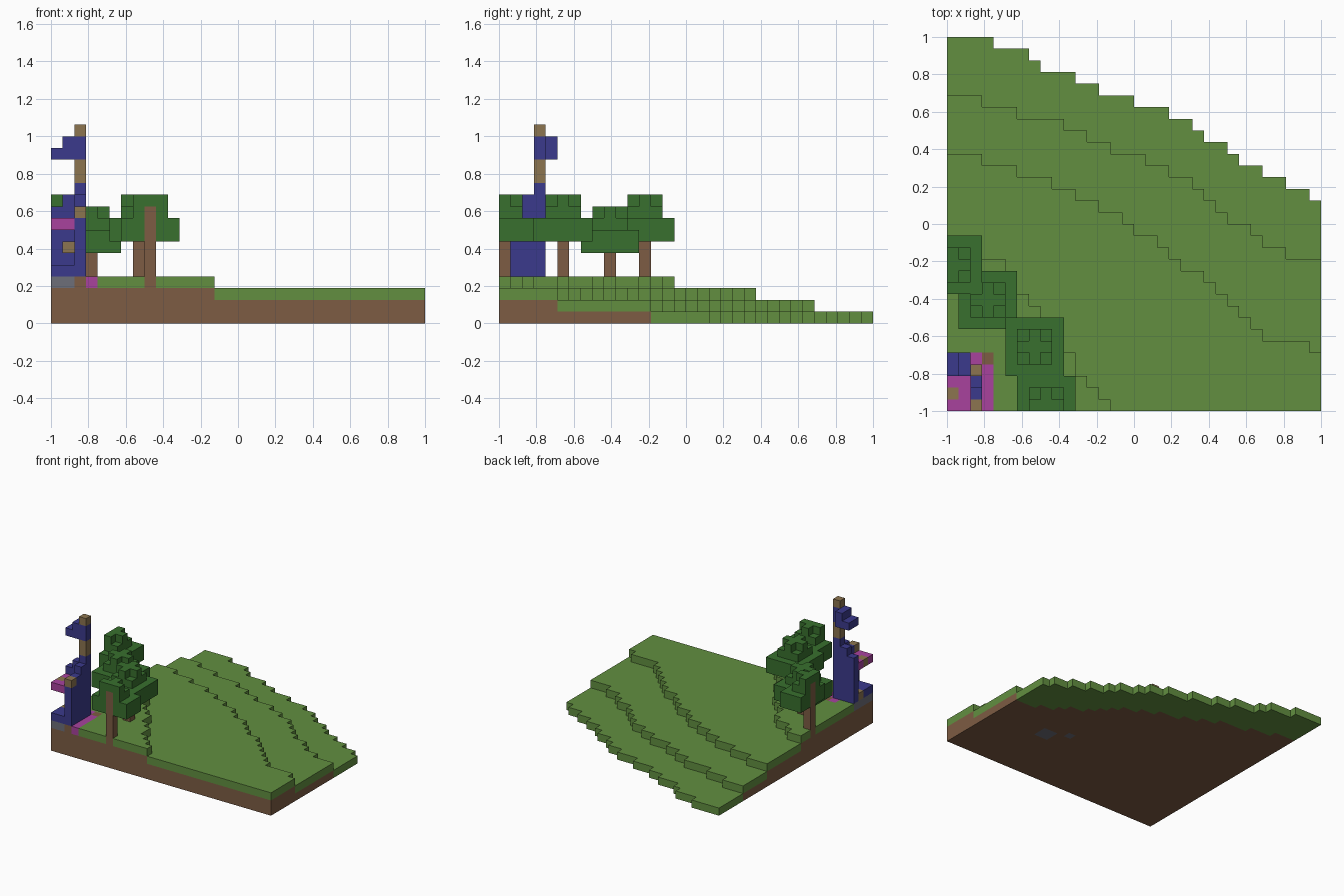
import bpy
import bmesh
from itertools import product
from mathutils import Vector

cube = bpy.data.objects.get("Cube")
if cube:
    bpy.data.objects.remove(cube, do_unlink=True)

N = 32            # blocks along each side
S = 2 / N         # block size


def material(name, hex_code):
    def linear(i):
        c = int(hex_code[i:i + 2], 16) / 255
        return c / 12.92 if c <= 0.04045 else ((c + 0.055) / 1.055) ** 2.4
    rgba = (linear(0), linear(2), linear(4), 1)
    m = bpy.data.materials.new(name)
    m.use_nodes = True
    m.diffuse_color = rgba
    m.node_tree.nodes["Principled BSDF"].inputs["Base Color"].default_value = rgba
    return m


MATS = {
    "grass": material("grass green", "628f40"),
    "soil": material("soil brown", "7d5c43"),
    "leaf": material("leaf green", "38702e"),
    "blue": material("deep blue", "3b3a8c"),
    "tan": material("timber tan", "8c7550"),
    "pink": material("magenta", "a8429e"),
    "stone": material("stone grey", "6d6e78"),
}

parts = {}        # part name -> {block: colour}
owner = {}        # block -> part that holds it


def fill(part, colour, xs, ys, zs):
    """Fill a block range; each range is one index or a (first, last) pair."""
    spans = [range(r, r + 1) if isinstance(r, int) else range(r[0], r[1] + 1)
             for r in (xs, ys, zs)]
    for cell in product(*spans):
        if not all(0 <= c < N for c in cell[:2]):
            continue
        if cell in owner:
            del parts[owner[cell]][cell]
        owner[cell] = part
        parts.setdefault(part, {})[cell] = colour


# Terraced hillside: first row count, then the width of each step
TERRACES = [
    (32, "431323321212221"),
    (27, "334223221112123"),
    (22, "333222121121111141"),
    (15, "212101110110111"),
]
heights = {}
for rows, widths in TERRACES:
    x = 0
    for step, width in enumerate(widths):
        for col in range(x, x + int(width)):
            for row in range(rows - step):
                heights[col, row] = heights.get((col, row), 0) + 1
        x += int(width)
for (x, y), h in heights.items():
    if h > 1:
        fill("soil", "soil", x, y, (0, h - 2))
    fill("turf", "grass", x, y, h - 1)

# Stones showing on the underside
fill("buried_stones", "stone", (23, 24), (8, 9), 0)
fill("buried_stones", "stone", 21, 10, 0)

# Ground around the tower
fill("tower_floor", "stone", (0, 1), (0, 3), 3)
fill("soil", "soil", 2, (0, 3), 3)
fill("path", "pink", 3, (0, 3), 3)
fill("path", "pink", 2, 4, 3)
fill("soil", "soil", 3, 4, 3)

# Tower walls, stepping up toward the pole
for row, top in enumerate((8, 9, 10, 11)):
    fill("side_wall", "blue", 2, row, (4, top))
for col, top in enumerate((9, 10)):
    fill("back_wall", "blue", col, 3, (4, top))
fill("low_wall", "blue", (0, 1), (0, 1), 4)
fill("wall_cap", "tan", 2, 0, 9)
fill("roof", "pink", (0, 1), (0, 2), 8)
fill("roof", "tan", 0, 1, 8)
fill("chest", "tan", 0, 2, 4)
fill("wall_lamp", "tan", 1, 2, 6)

# Pole and flag
fill("pole", "tan", 2, 3, (12, 13))
fill("pole", "blue", 2, 3, (14, 15))
fill("pole", "tan", 2, 3, 16)
fill("flag", "blue", 1, (3, 4), (14, 15))
fill("flag", "blue", 0, (3, 4), 14)


# Trees: two wide leaf layers, a smaller one, then a cross on top
def tree(name, x, y, base):
    crown = name + "_leaves"
    fill(crown, "leaf", (x - 2, x + 2), (y - 2, y + 2), (base, base + 1))
    fill(crown, "leaf", (x - 1, x + 1), (y - 1, y + 1), base + 2)
    fill(crown, "leaf", (x - 1, x + 1), y, base + 3)
    fill(crown, "leaf", x, (y - 1, y + 1), base + 3)
    fill(name + "_trunk", "soil", x, y, (3, base + 2))


tree("back_tree", 0, 12, 7)
tree("short_tree", 3, 9, 6)
tree("middle_tree", 7, 5, 7)
tree("front_tree", 8, 0, 7)


# Turn each part into a mesh of its exposed block faces
def build(part, cells):
    mesh = bpy.data.meshes.new(part)
    names = sorted(set(cells.values()))
    for n in names:
        mesh.materials.append(MATS[n])
    bm = bmesh.new()
    verts = {}

    def vert(p):
        key = tuple(p)
        if key not in verts:
            verts[key] = bm.verts.new(Vector(key) * S - Vector((1, 1, 0)))
        return verts[key]

    for cell, colour in cells.items():
        for axis, side in product(range(3), (0, 1)):
            near = list(cell)
            near[axis] += 2 * side - 1
            if tuple(near) in owner:
                continue
            u, v = (axis + 1) % 3, (axis + 2) % 3
            corners = []
            for du, dv in ((0, 0), (1, 0), (1, 1), (0, 1)):
                p = list(cell)
                p[axis] += side
                p[u] += du
                p[v] += dv
                corners.append(vert(p))
            face = bm.faces.new(corners if side else corners[::-1])
            face.material_index = names.index(colour)
    bm.to_mesh(mesh)
    bm.free()
    bpy.context.collection.objects.link(bpy.data.objects.new(part, mesh))


for part, cells in parts.items():
    if cells:
        build(part, cells)
